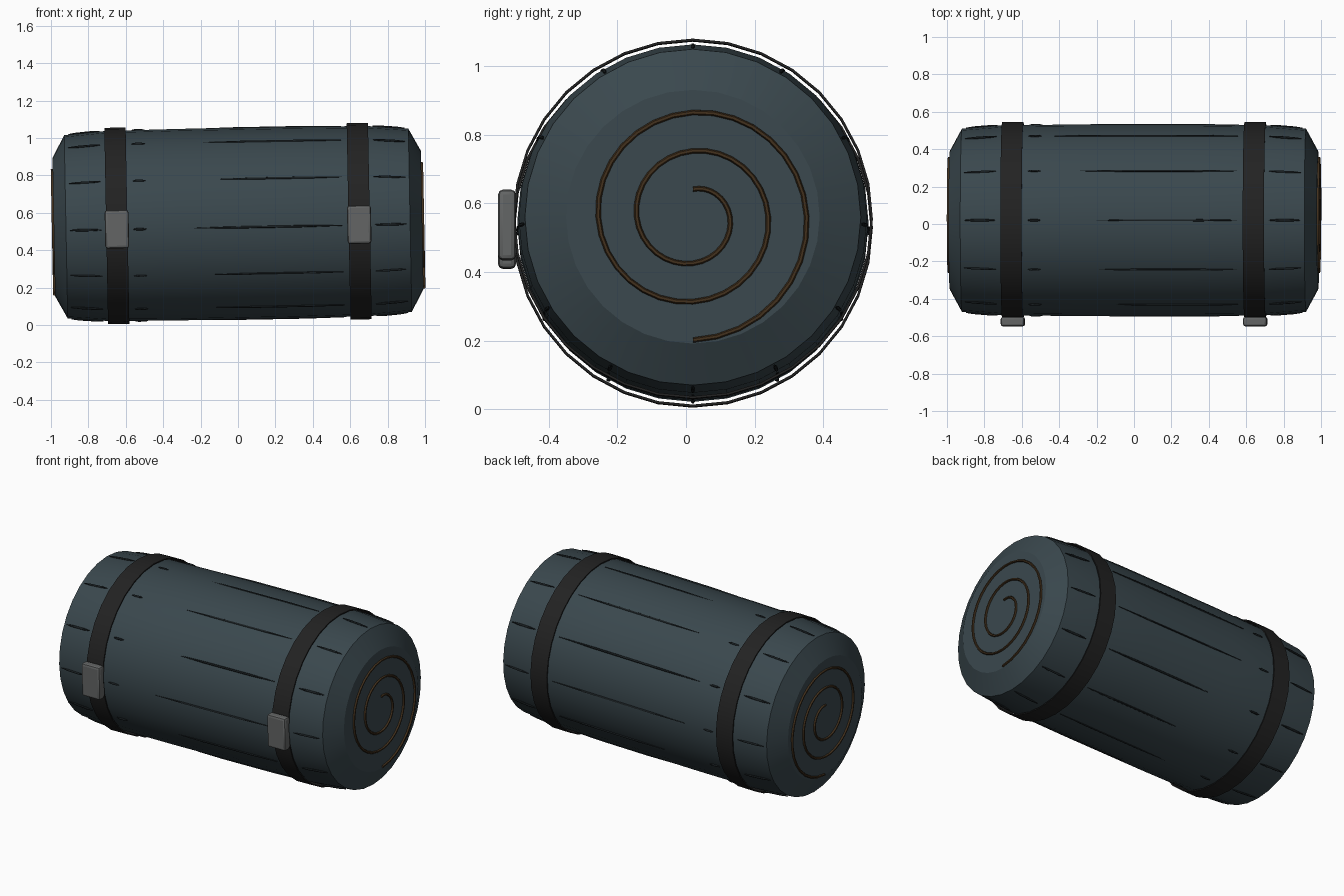
import bpy, bmesh, math
from mathutils import Matrix

if "Cube" in bpy.data.objects:
    bpy.data.objects.remove(bpy.data.objects["Cube"])

# Whole roll lies along x, tipped up slightly toward +x
PLACE = Matrix.Translation((0, 0.02, 0.5425)) @ Matrix.Rotation(-0.019, 4, 'Y')


def material(name, r, g, b):
    m = bpy.data.materials.new(name)
    m.diffuse_color = (r, g, b, 1)
    m.use_nodes = True
    m.node_tree.nodes["Principled BSDF"].inputs["Base Color"].default_value = m.diffuse_color
    return m


CLOTH = material("slate_cloth", 0.042, 0.064, 0.075)
SEAM = material("dark_seam", 0.010, 0.014, 0.016)
STRAP = material("black_strap", 0.016, 0.016, 0.016)
METAL = material("grey_metal", 0.125, 0.130, 0.130)
CORD = material("brown_cord", 0.055, 0.030, 0.012)


def finish(bm, name, mat, angle=25):
    bmesh.ops.recalc_face_normals(bm, faces=bm.faces)
    me = bpy.data.meshes.new(name)
    bm.to_mesh(me)
    bm.free()
    me.materials.append(mat)
    ob = bpy.data.objects.new(name, me)
    bpy.context.collection.objects.link(ob)
    ob.matrix_world = PLACE
    bpy.ops.object.select_all(action='DESELECT')
    ob.select_set(True)
    bpy.context.view_layer.objects.active = ob
    bpy.ops.object.shade_smooth_by_angle(angle=math.radians(angle))
    return ob


def lathe(profile, n, closed=False):
    """Spin (x, radius) points around the x axis; cap the ends if open."""
    bm = bmesh.new()
    rings = [[bm.verts.new((x, r * math.cos(2 * math.pi * i / n),
                            r * math.sin(2 * math.pi * i / n)))
              for i in range(n)] for x, r in profile]
    pairs = list(zip(rings, rings[1:]))
    if closed:
        pairs.append((rings[-1], rings[0]))
    else:
        bm.faces.new(rings[0])
        bm.faces.new(rings[-1])
    for a, b in pairs:
        for i in range(n):
            j = (i + 1) % n
            bm.faces.new((a[i], a[j], b[j], b[i]))
    return bm


def tubes(name, paths, mat, sides=6):
    """Sweep a round section along paths of (position, across, out, radius)."""
    bm = bmesh.new()
    for path in paths:
        rings = []
        for (x, y, z), u, v, r in path:
            ring = []
            for k in range(sides):
                c = r * math.cos(2 * math.pi * k / sides)
                s = r * math.sin(2 * math.pi * k / sides)
                ring.append(bm.verts.new((x + c * u[0] + s * v[0],
                                          y + c * u[1] + s * v[1],
                                          z + c * u[2] + s * v[2])))
            rings.append(ring)
        for a, b in zip(rings, rings[1:]):
            for k in range(sides):
                m = (k + 1) % sides
                bm.faces.new((a[k], a[m], b[m], b[k]))
        bm.faces.new(rings[0])
        bm.faces.new(rings[-1])
    return finish(bm, name, mat, 60)


# Rolled cloth body with chamfered ends
half = [(0.985, 0.37), (0.92, 0.49), (0.70, 0.508), (0.30, 0.512)]
profile = [(-x, r) for x, r in half] + half[::-1]
finish(lathe(profile, 32), "roll_body", CLOTH)

# Straps with a buckle at the front
for side, x in (("left", -0.648), ("right", 0.648)):
    w = 0.057
    band = [(x - w, 0.518), (x + w, 0.518), (x + w, 0.525), (x - w, 0.525)]
    finish(lathe(band, 32, closed=True), side + "_strap", STRAP)

    bm = bmesh.new()
    bmesh.ops.create_cube(bm, size=1, matrix=Matrix.Translation((x, -0.542, -0.018))
                          @ Matrix.Diagonal((0.128, 0.052, 0.205, 1)))
    bmesh.ops.bevel(bm, geom=bm.edges[:], offset=0.014, segments=2,
                    profile=0.5, affect='EDGES')
    finish(bm, side + "_buckle", METAL, 20)


# Broken seam lines around the body, tapered at their ends
def seam(x0, x1, a):
    a = math.atan2(math.sin(a) - 0.04, math.cos(a))
    out = (0, math.cos(a), math.sin(a))
    across = (0, -math.sin(a), math.cos(a))
    path = []
    for k in range(9):
        t = k / 8
        x = x0 + (x1 - x0) * t
        e = max(0.0, abs(x) - 0.70) / 0.22
        r = 0.510 - 0.018 * e
        path.append(((x, r * out[1], r * out[2]), across, out,
                     0.002 + 0.004 * min(1, 4 * min(t, 1 - t))))
    return path


seams = []
for i in range(12):
    a = math.radians(30 * i)
    start = -0.16 - 0.08 * math.sin(2.3 * i) - (0.2 if i < 3 else 0)
    for x0, x1 in ((-0.90, -0.73), (-0.56, -0.49), (start, 0.56), (0.73, 0.90)):
        seams.append(seam(x0, x1, a))
tubes("seam_lines", seams, SEAM)

# Spiral cord on each end: two and a half turns
for side, sx in (("left", -1), ("right", 1)):
    path = []
    for k in range(81):
        t = k / 80
        a = math.pi / 2 - 5 * math.pi * t
        r = 0.08 + 0.28 * t
        c, s = math.cos(a), math.sin(a)
        path.append(((sx * 0.989, r * c, r * s), (0, c, s), (1, 0, 0), 0.0075))
    tubes(side + "_end_spiral", [path], CORD)
